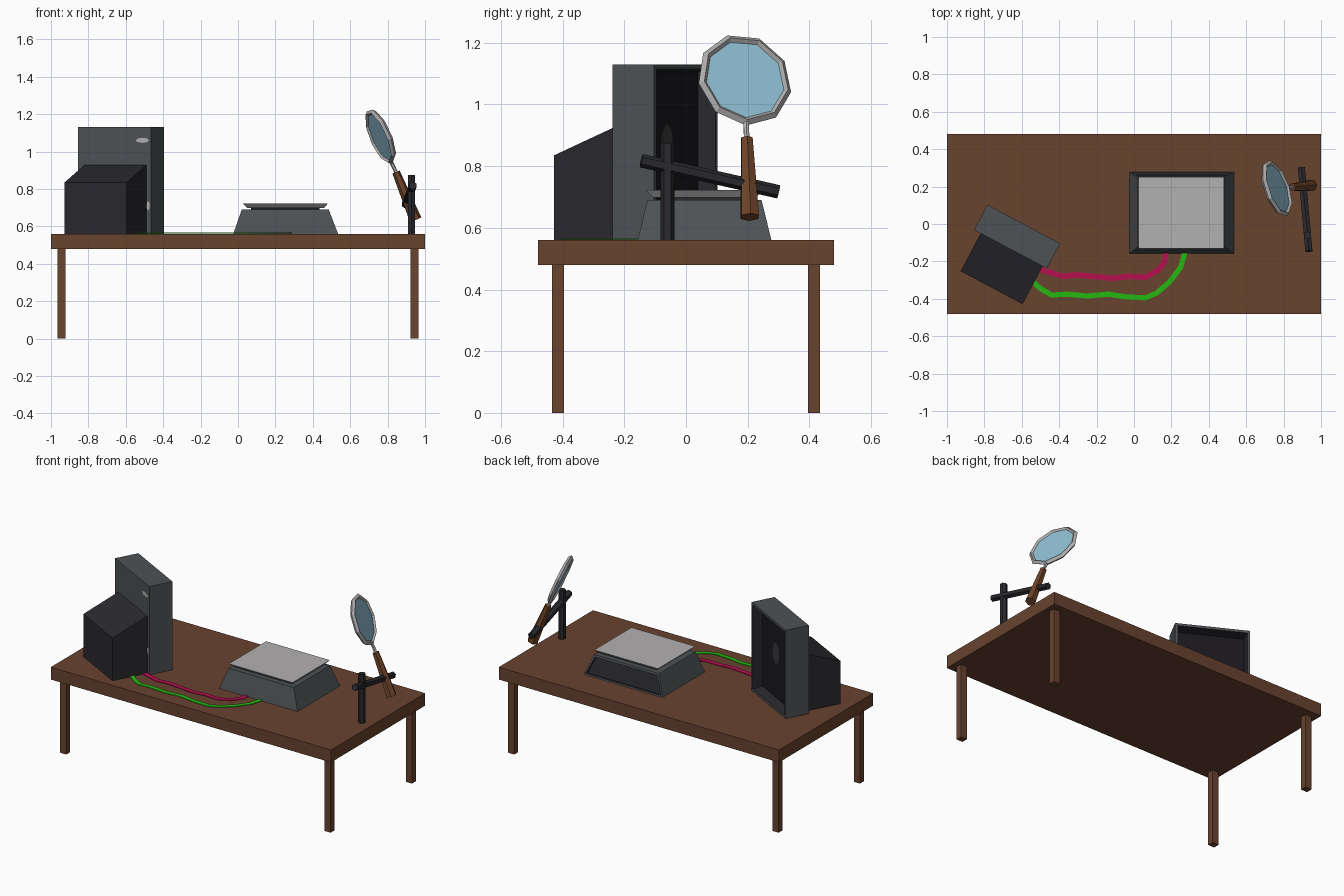
import bpy, bmesh, math
from mathutils import Matrix, Vector

old = bpy.data.objects.get("Cube")
if old:
    bpy.data.objects.remove(old, do_unlink=True)


def material(name, r, g, b):
    m = bpy.data.materials.new(name)
    m.use_nodes = True
    m.diffuse_color = (r, g, b, 1)
    m.node_tree.nodes["Principled BSDF"].inputs["Base Color"].default_value = (r, g, b, 1)
    return m


WOOD = material("table wood", .14, .056, .028)
GREY = material("slate grey", .075, .085, .09)
DARK = material("charcoal", .022, .022, .028)
SCREEN = material("screen black", .010, .009, .012)
METAL = material("pale metal", .45, .44, .44)
GLASS = material("lens blue", .28, .52, .65)
PINK = material("pink cable", .46, .005, .08)
GREEN = material("green cable", .017, .48, .005)
HANDLE = material("handle wood", .16, .058, .022)
GLARE = material("screen glare", .04, .04, .045)


def finish(name, bm, *mats):
    bmesh.ops.recalc_face_normals(bm, faces=bm.faces[:])
    mesh = bpy.data.meshes.new(name)
    bm.to_mesh(mesh)
    bm.free()
    obj = bpy.data.objects.new(name, mesh)
    bpy.context.collection.objects.link(obj)
    for m in mats:
        mesh.materials.append(m)
    return obj


def rect(x0, x1, y0, y1, z0, z1=None):
    """Four corners; z1 raises the rear pair for a sloped top."""
    z1 = z0 if z1 is None else z1
    return [(x0, y0, z0), (x1, y0, z0), (x1, y1, z1), (x0, y1, z1)]


def block(low, high):
    bm = bmesh.new()
    a = [bm.verts.new(p) for p in low]
    b = [bm.verts.new(p) for p in high]
    bm.faces.new(a[::-1])
    bm.faces.new(b)
    for i in range(4):
        j = (i + 1) % 4
        bm.faces.new((a[i], a[j], b[j], b[i]))
    bm.normal_update()
    return bm


def recess(bm, border, wall, depth, wall_mat, floor_mat):
    """Sink a framed panel into the face that looks towards +y."""
    face = max(bm.faces, key=lambda f: f.normal.y)
    bmesh.ops.inset_individual(bm, faces=[face], thickness=border)
    ring = bmesh.ops.inset_individual(bm, faces=[face], thickness=wall, depth=-depth)
    for f in ring["faces"]:
        f.material_index = wall_mat
    face.material_index = floor_mat


def rod(name, start, end, r1, r2, sides, mat):
    a, b = Vector(start), Vector(end)
    bm = bmesh.new()
    bmesh.ops.create_cone(bm, cap_ends=True, segments=sides, radius1=r1, radius2=r2,
                          depth=(b - a).length)
    obj = finish(name, bm, mat)
    obj.rotation_euler = (b - a).to_track_quat('Z', 'Y').to_euler()
    obj.location = (a + b) / 2
    return obj


def ribbon(name, points, width, mat):
    """Flat cable lying on the table top."""
    pts = [Vector((x, y, TOP + .004)) for x, y in points]
    bm = bmesh.new()
    pairs = []
    for i, p in enumerate(pts):
        t = (pts[min(i + 1, len(pts) - 1)] - pts[max(i - 1, 0)]).normalized()
        side = Vector((-t.y, t.x, 0)) * width / 2
        pairs.append((bm.verts.new(p + side), bm.verts.new(p - side)))
    for (a, b), (c, d) in zip(pairs, pairs[1:]):
        bm.faces.new((a, b, d, c))
    obj = finish(name, bm, mat)
    mod = obj.modifiers.new("thickness", 'SOLIDIFY')
    mod.thickness = .004
    mod.offset = 0
    return obj


def spot(name, centre, size, axes, mat):
    """Thin oval plate lying in the plane of the two given axes."""
    bm = bmesh.new()
    ring = []
    for i in range(8):
        a = i * math.tau / 8
        p = Vector(centre)
        p[axes[0]] += size[0] * math.cos(a)
        p[axes[1]] += size[1] * math.sin(a)
        ring.append(bm.verts.new(p))
    bm.faces.new(ring)
    return finish(name, bm, mat)


# Table
TOP = .56
finish("table_top", block(rect(-1, 1, -.48, .48, .48), rect(-1, 1, -.48, .48, TOP)), WOOD)
for sx, side in ((1, "left"), (-1, "right")):
    for sy, end in ((-1, "front"), (1, "back")):
        x, y = sx * .943, sy * .415
        foot = (x - .022, x + .022, y - .02, y + .02)
        finish(f"table_leg_{end}_{side}", block(rect(*foot, 0), rect(*foot, .48)), WOOD)

# Monitor, turned on the table with its screen towards the back
bm = block(rect(-.22, .22, -.076, .076, TOP), rect(-.22, .22, -.076, .076, 1.13))
recess(bm, .022, .012, .06, 1, 2)
monitor = [
    finish("monitor_case", bm, GREY, DARK, SCREEN),
    finish("monitor_rear_housing",
           block(rect(-.18, .195, -.305, -.074, TOP),
                 rect(-.18, .195, -.305, -.074, .835, .93)), DARK),
    spot("screen_glare", (.02, .0185, .87), (.045, .07), (0, 2), GLARE),
    spot("case_mark_upper", (.17, -.078, 1.06), (.04, .014), (0, 2), METAL),
    spot("case_mark_lower", (.205, -.078, .71), (.01, .025), (0, 2), METAL),
]
for obj in monitor:
    obj.location = (-.625, -.0675, 0)
    obj.rotation_euler.z = math.radians(-28)

# Weighing scale with a dark panel on its back
bm = block(rect(-.025, .535, -.157, .277, TOP), rect(.02, .485, -.125, .245, .69))
recess(bm, .016, .004, .012, 1, 1)
finish("scale_body", bm, GREY, DARK)
finish("scale_neck", block(rect(.07, .435, -.08, .2, .685), rect(.07, .435, -.08, .2, .705)), DARK)
finish("scale_plate", block(rect(.05, .46, -.105, .225, .698), rect(.025, .48, -.13, .25, .722)), METAL)

# Cables
ribbon("pink_cable", [(.17, -.14), (.165, -.2), (.125, -.25), (.06, -.285), (-.03, -.28),
                      (-.12, -.29), (-.22, -.28), (-.31, -.272), (-.38, -.28), (-.46, -.255),
                      (-.53, -.235)], .03, PINK)
ribbon("green_cable", [(.275, -.14), (.25, -.23), (.19, -.31), (.12, -.37), (.06, -.395),
                       (-.04, -.39), (-.14, -.375), (-.25, -.385), (-.36, -.375), (-.44, -.38),
                       (-.5, -.345), (-.55, -.3)], .028, GREEN)

# Stand
rod("stand_post", (.927, -.06, TOP), (.927, -.06, .875), .022, .022, 6, DARK)
rod("stand_bar", (.935, -.145, .818), (.895, .3, .717), .022, .022, 6, DARK)

# Magnifying glass
rod("magnifier_handle", (.95, .207, .635), (.845, .197, .89), .033, .021, 6, HANDLE)
rod("magnifier_neck", (.85, .197, .88), (.818, .195, .945), .01, .01, 6, METAL)
centre = Vector((.762, .19, 1.08))
up = Vector((-.38, -.03, .92)).normalized()
normal = Vector((.877, .308, .373))
normal = (normal - up * normal.dot(up)).normalized()
x_axis = -up
frame = Matrix((x_axis, normal.cross(x_axis), normal)).transposed().to_4x4()
frame.translation = centre
SIDES = 9
bpy.ops.mesh.primitive_torus_add(major_segments=SIDES, minor_segments=4,
                                 major_radius=.145, minor_radius=.015)
rim = bpy.context.object
rim.name = "magnifier_rim"
rim.data.materials.append(METAL)
rim.matrix_world = frame
bm = bmesh.new()
bmesh.ops.create_cone(bm, cap_ends=True, segments=SIDES, radius1=.142, radius2=.142, depth=.008)
# start the lens outline at the same corner as the rim
first = max(bm.verts, key=lambda v: v.co.x)
turn = Matrix.Rotation(-math.atan2(first.co.y, first.co.x), 3, 'Z')
bmesh.ops.rotate(bm, verts=bm.verts[:], cent=(0, 0, 0), matrix=turn)
lens = finish("magnifier_lens", bm, GLASS)
lens.matrix_world = frame
